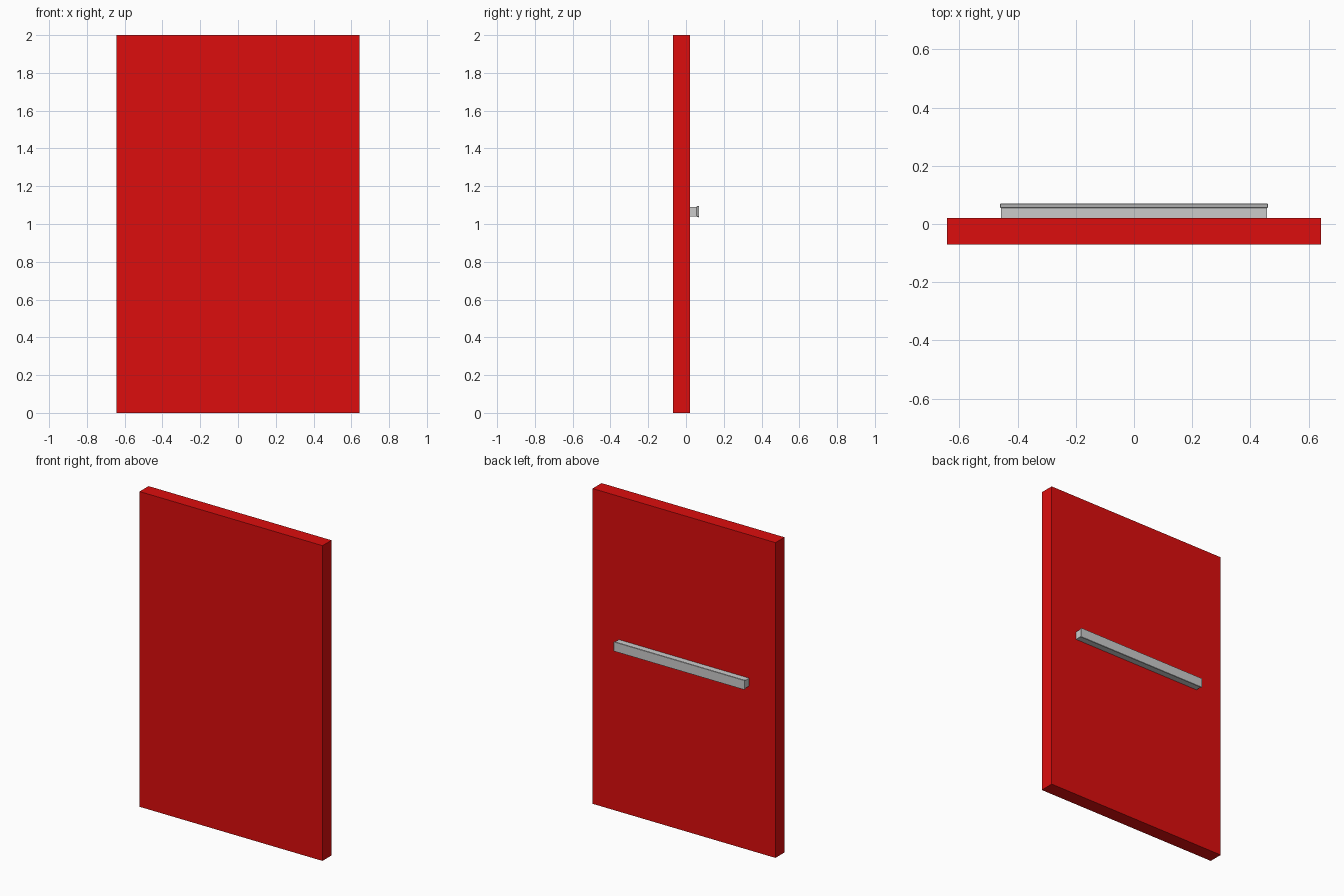
import bpy, bmesh

if "Cube" in bpy.data.objects:
    bpy.data.objects.remove(bpy.data.objects["Cube"])

def material(name, rgb):
    mat = bpy.data.materials.new(name)
    mat.diffuse_color = (*rgb, 1)
    mat.use_nodes = True
    mat.node_tree.nodes["Principled BSDF"].inputs["Base Color"].default_value = mat.diffuse_color
    return mat

def box(name, lo, hi, mat, inner_z=1.0):
    # inner_z narrows the height of the face nearest the door
    bm = bmesh.new()
    bmesh.ops.create_cube(bm, size=1)
    for v in bm.verts:
        if v.co.y < 0:
            v.co.z *= inner_z
        v.co = [(a + b) / 2 + c * (b - a) for a, b, c in zip(lo, hi, v.co)]
    mesh = bpy.data.meshes.new(name)
    bm.to_mesh(mesh)
    bm.free()
    mesh.materials.append(mat)
    obj = bpy.data.objects.new(name, mesh)
    bpy.context.collection.objects.link(obj)
    return obj

red = material("door_red", (0.72, 0.004, 0.004))
grey = material("bar_grey", (0.55, 0.55, 0.55))

# Red door slab
box("door_panel", (-0.642, -0.07, 0), (0.642, 0.02, 2), red)

# Push bar: housing against the door, with a slightly larger flared pad
box("push_bar_housing", (-0.457, 0.02, 1.041), (0.457, 0.057, 1.091), grey)
pad = box("push_bar_pad", (-0.46, 0.055, 1.035), (0.46, 0.07, 1.097), grey, 0.86)
bevel = pad.modifiers.new("rim_chamfer", 'BEVEL')
bevel.width = 0.002
bevel.segments = 1
